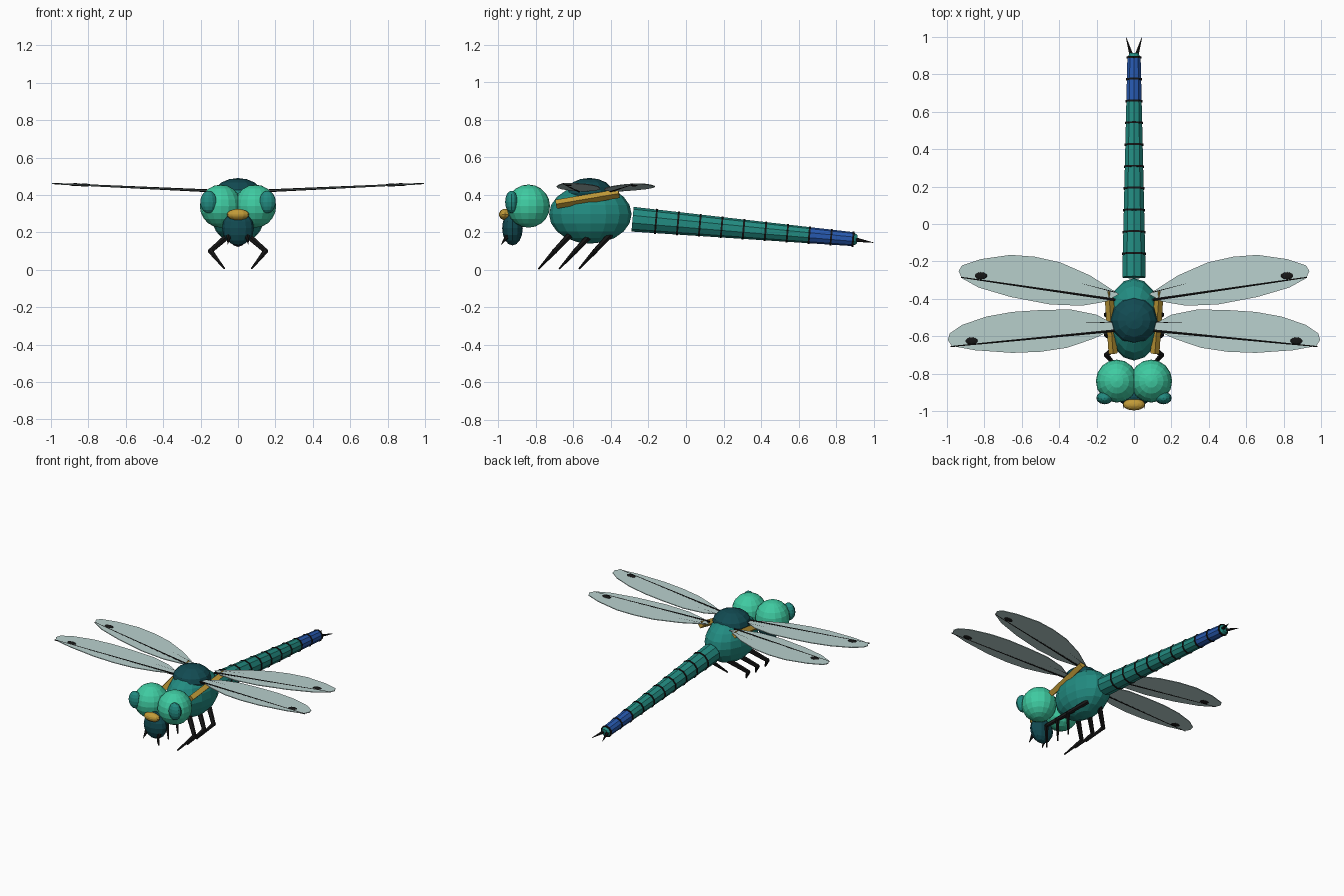
import bpy, bmesh, math
from mathutils import Vector

if "Cube" in bpy.data.objects:
    bpy.data.objects.remove(bpy.data.objects["Cube"])

def mat(name, r, g, b):
    m = bpy.data.materials.new(name)
    m.diffuse_color = (r, g, b, 1)
    m.use_nodes = True
    m.node_tree.nodes["Principled BSDF"].inputs["Base Color"].default_value = m.diffuse_color
    return m

TEAL = mat("teal", .016, .26, .22)
DARK = mat("dark teal", .006, .07, .085)
MINT = mat("mint green", .05, .60, .36)
GOLD = mat("gold", .54, .33, .04)
BLUE = mat("blue", .02, .10, .43)
BLACK = mat("black", .008, .008, .008)
WING = mat("pale wing", .48, .63, .61)

def finish(bm, name, m):
    bmesh.ops.recalc_face_normals(bm, faces=bm.faces)
    me = bpy.data.meshes.new(name)
    bm.to_mesh(me)
    bm.free()
    me.materials.append(m)
    ob = bpy.data.objects.new(name, me)
    bpy.context.collection.objects.link(ob)
    return ob

def ball(name, loc, size, m, seg=16, rings=10):
    bm = bmesh.new()
    bmesh.ops.create_uvsphere(bm, u_segments=seg, v_segments=rings, radius=1)
    for v in bm.verts:
        v.co = Vector(loc) + Vector([c * s for c, s in zip(v.co, size)])
    return finish(bm, name, m)

def rod(name, p, q, r1, r2, m, sides=6):
    """Tapered rod from p to q."""
    p, q = Vector(p), Vector(q)
    bm = bmesh.new()
    bmesh.ops.create_cone(bm, cap_ends=True, segments=sides, radius1=r1, radius2=r2,
                          depth=(q - p).length)
    rot = (q - p).to_track_quat('Z', 'Y')
    for v in bm.verts:
        v.co = rot @ v.co + (p + q) / 2
    return finish(bm, name, m)

def plate(name, pts, height, thick, m):
    """Thin slab with outline pts; height(x) gives its mid level."""
    bm = bmesh.new()
    top = [bm.verts.new((x, y, height(x) + thick / 2)) for x, y in pts]
    low = [bm.verts.new((x, y, height(x) - thick / 2)) for x, y in pts]
    bm.faces.new(top)
    bm.faces.new(low[::-1])
    for i in range(len(pts)):
        j = (i + 1) % len(pts)
        bm.faces.new((top[i], low[i], low[j], top[j]))
    return finish(bm, name, m)

# Thorax and the dark hump on its back
ball("thorax", (0, -.51, .297), (.145, .22, .157), TEAL, 16, 10)
ball("hump", (0, -.515, .41), (.125, .125, .08), DARK, 12, 8)

# Head
ball("face", (0, -.925, .222), (.085, .055, .092), DARK, 12, 8)
ball("nose", (0, -.965, .295), (.06, .032, .03), GOLD, 12, 8)

# Abdomen: tapered segments with black rings, last two blue
Y0, Y1 = -.285, .90
def spine(y):
    t = (y - Y0) / (Y1 - Y0)
    return Vector((0, y, .27 - .107 * t)), .066 - .029 * t
joints = [Y0] + [-.16 + .1167 * i for i in range(10)]
for i in range(10):
    (p, r1), (q, r2) = spine(joints[i]), spine(joints[i + 1])
    rod("abdomen_segment", p, q, r1, r2, BLUE if i > 7 else TEAL, 10)
    a, b = spine(joints[i + 1] - .005)[0], spine(joints[i + 1] + .005)[0]
    rod("abdomen_ring", a, b, r2 + .004, r2 + .004, BLACK, 10)
rod("tail_cap", spine(.89)[0], spine(.912)[0], .036, .024, TEAL, 10)

FRONT = [(.08, -.55), (.2, -.485), (.34, -.457), (.5, -.46), (.65, -.47), (.79, -.495), (.92, -.54),
         (.985, -.585), (.995, -.62), (.975, -.652), (.85, -.675), (.65, -.689), (.5, -.683),
         (.36, -.662), (.22, -.615)]
HIND = [(.08, -.375), (.235, -.275), (.395, -.205), (.53, -.175), (.66, -.165), (.82, -.188),
        (.92, -.222), (.938, -.252), (.92, -.29), (.83, -.34), (.66, -.39), (.45, -.43),
        (.28, -.437), (.15, -.415)]
# outline, main vein ends, short vein ends, spot centre
WINGS = (("front", FRONT, (.10, -.57), (.98, -.655), (.10, -.525), (.34, -.53), (.87, -.625)),
         ("hind", HIND, (.10, -.405), (.925, -.285), (.10, -.365), (.37, -.295), (.82, -.277)))

def level(x):
    return .415 + .046 * abs(x)

for s in (-1, 1):
    # Eyes, cheeks, jaws
    ball("eye", (s * .092, -.84, .34), (.112, .115, .115), MINT)
    ball("cheek", (s * .157, -.93, .362), (.045, .034, .06), TEAL, 12, 8)
    rod("jaw", (s * .045, -.93, .21), (s * .055, -.985, .135), .022, .001, BLACK)
    # Gold side stripe
    rod("side_stripe", (s * .112, -.692, .35), (s * .135, -.357, .407), .024, .024, GOLD, 4)
    # Tail claspers
    rod("clasper", (s * .012, .895, .163), (s * .043, 1, .145), .013, .001, BLACK)
    # Legs
    for y in (-.62, -.51, -.405):
        hip, knee = (s * .05, y, .185), (s * .148, y - .08, .10)
        rod("upper_leg", hip, knee, .018, .014, BLACK)
        rod("lower_leg", knee, (s * .073, y - .165, .006), .015, .005, BLACK)
        ball("knee", knee, (.015, .015, .015), BLACK, 6, 4)
    # Wings with veins and dark spots
    for name, outline, a, b, c, d, spot in WINGS:
        plate(name + "_wing", [(s * x, y) for x, y in outline], level, .005, WING)
        for label, p, q, r in (("main", a, b, .008), ("short", c, d, .004)):
            rod(f"{name}_{label}_vein", (s * p[0], p[1], level(p[0])),
                (s * q[0], q[1], level(q[0])), r, r * .5, BLACK)
        ball(name + "_wing_spot", (s * spot[0], spot[1], level(spot[0])),
             (.036, .021, .008), BLACK, 10, 6)
